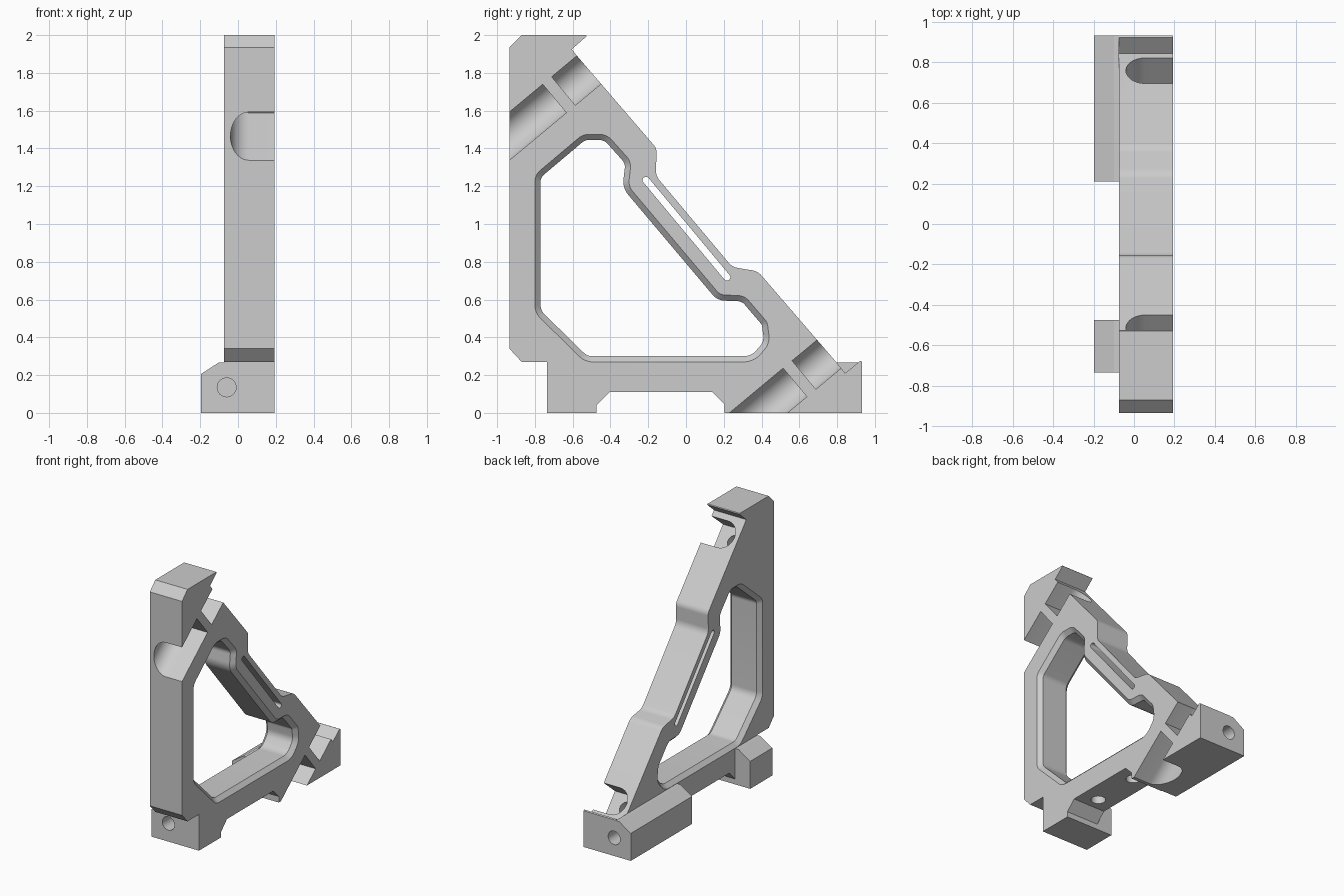
import bpy, bmesh
from math import sin, cos, tan, pi, radians
from mathutils import Vector

if "Cube" in bpy.data.objects:
    bpy.data.objects.remove(bpy.data.objects["Cube"], do_unlink=True)

XMIN, XMAX = -0.073, 0.193      # thickness of the frame plate
X_EXT = -0.197                  # outer face of the side blocks
X_BORE = 0.058                  # centre plane of the screw bores
CHAMFER = 0.03

metal = bpy.data.materials.new("plain_grey")
metal.use_nodes = True
GREY = (0.604, 0.604, 0.604, 1)
metal.diffuse_color = GREY
metal.node_tree.nodes["Principled BSDF"].inputs["Base Color"].default_value = GREY


def rounded(corners, steps=8):
    """Polygon with corners given as (y, z, radius), arcs in place of corners."""
    out = []
    for i, (y, z, r) in enumerate(corners):
        p = Vector((y, z))
        if not r:
            out.append(p)
            continue
        a = (Vector(corners[i - 1][:2]) - p).normalized()
        b = (Vector(corners[(i + 1) % len(corners)][:2]) - p).normalized()
        half = a.angle(b) / 2
        toward = (a + b).normalized()
        side = (b - a).normalized()
        centre = p + toward * (r / sin(half))
        sweep_half = pi / 2 - half
        for k in range(steps + 1):
            t = sweep_half * (2 * k / steps - 1)
            out.append(centre + (side * sin(t) - toward * cos(t)) * r)
    return out


def inset(pts, d):
    """Move an anticlockwise outline inward by d."""
    out = []
    for i, p in enumerate(pts):
        e1 = (p - pts[i - 1]).normalized()
        e2 = (pts[(i + 1) % len(pts)] - p).normalized()
        n1, n2 = Vector((-e1.y, e1.x)), Vector((-e2.y, e2.x))
        out.append(p + (n1 + n2) * (d / (1 + n1.dot(n2))))
    return out


def at_x(x, pts):
    return [Vector((x, p[0], p[1])) for p in pts]


def loft(name, rings):
    """Closed solid through rings of equal point count."""
    bm = bmesh.new()
    loops = [[bm.verts.new(p) for p in ring] for ring in rings]
    n = len(loops[0])
    for lo, hi in zip(loops, loops[1:]):
        for i in range(n):
            j = (i + 1) % n
            bm.faces.new((lo[i], lo[j], hi[j], hi[i]))
    bm.faces.new(loops[0][::-1])
    bm.faces.new(loops[-1])
    if bm.calc_volume(signed=True) < 0:
        bmesh.ops.reverse_faces(bm, faces=bm.faces[:])
    mesh = bpy.data.meshes.new(name)
    bm.to_mesh(mesh)
    bm.free()
    mesh.materials.append(metal)
    obj = bpy.data.objects.new(name, mesh)
    bpy.context.collection.objects.link(obj)
    return obj


def prism(name, pts, x0, x1):
    return loft(name, [at_x(x0, pts), at_x(x1, pts)])


def sweep(name, section, base, along, across, s0, s1):
    """Extrude an (x, v) section along a direction."""
    ex = Vector((1, 0, 0))
    return loft(name, [[base + ex * x + across * v + along * s for x, v in section]
                       for s in (s0, s1)])


def disc(r, n=32):
    return [(r * cos(2 * pi * k / n), r * sin(2 * pi * k / n)) for k in range(n)]


# Frame side profile
frame = prism("bracket_frame", rounded([
    (-0.935, 0.34, 0), (-0.87, 0.27, 0), (-0.735, 0.27, 0), (-0.735, 0, 0),
    (-0.475, 0, 0), (-0.475, 0.04, 0), (-0.405, 0.11, 0), (0.14, 0.11, 0),
    (0.205, 0.045, 0), (0.205, 0, 0), (0.932, 0, 0), (0.932, 0.27, 0),
    (0.922, 0.275, 0), (0.842, 0.21, 0), (0.797, 0.267, 0),
    (0.38, 0.75, 0.08), (0.245, 0.772, 0.08), (-0.16, 1.255, 0.08), (-0.155, 1.4, 0.06),
    (-0.577, 1.89, 0), (-0.605, 1.925, 0), (-0.525, 1.995, 0), (-0.53, 2, 0),
    (-0.87, 2, 0), (-0.935, 1.935, 0)]), XMIN, XMAX)

# Side blocks with a bevelled outer top edge, flush against the frame
block = [(X_EXT, 0), (XMIN, 0), (XMIN, 0.268), (-0.1, 0.268), (X_EXT, 0.205)]
UP, BACK = Vector((0, 0, 1)), Vector((0, 1, 0))
adds = [sweep("side_block", block, Vector(), BACK, UP, y0, y1)
        for y0, y1 in ((-0.735, -0.475), (0.21, 0.932))]

# Central window, bevelled on both faces
window = rounded([
    (-0.8, 0.53, 0.1), (-0.535, 0.27, 0.1), (0.36, 0.27, 0.12), (0.445, 0.37, 0.1),
    (0.43, 0.48, 0.06), (0.31, 0.62, 0.08), (0.18, 0.625, 0.06), (-0.305, 1.2, 0.08),
    (-0.29, 1.33, 0.08), (-0.42, 1.475, 0.09), (-0.545, 1.475, 0.09), (-0.8, 1.26, 0.08)])
throat = inset(window, CHAMFER)
cuts = [loft("window_cutter", [
    at_x(XMIN - 0.1, window), at_x(XMIN, window), at_x(XMIN + CHAMFER, throat),
    at_x(XMAX - CHAMFER, throat), at_x(XMAX, window), at_x(XMAX + 0.1, window)])]

# Narrow slit in the diagonal bar
a, b, r = Vector((-0.212, 1.232)), Vector((0.217, 0.718)), 0.018
d = (b - a).normalized()
n = Vector((-d.y, d.x))
arc = [pi / 2 + pi * k / 8 for k in range(9)]
slit = [a + (d * cos(t) + n * sin(t)) * r for t in arc]
slit += [b - (d * cos(t) + n * sin(t)) * r for t in arc]
cuts.append(prism("slit_cutter", slit, XMIN - 0.1, XMAX + 0.1))

# Screw seats: two round-bottomed pockets either side of a drilled web
tilt = radians(39.8)
along = Vector((0, cos(tilt), sin(tilt)))
across = Vector((0, -sin(tilt), cos(tilt)))
R = 0.098
pocket = [(R * cos(t), R * sin(t)) for t in (pi / 2 + pi * k / 20 for k in range(21))]
pocket += [(0.25, -R), (0.25, R)]
for y, z in ((-0.696, 1.664), (0.577, 0.161)):
    base = Vector((X_BORE, y, z))
    for section, s0, s1 in ((pocket, -0.6, 0), (pocket, 0.062, 0.4), (disc(0.05), -0.05, 0.1)):
        cuts.append(sweep("seat_cutter", section, base, along, across, s0, s1))

# Blind holes: both ends of the feet, and two under the base
for y in (-0.735, 0.932):
    cuts.append(sweep("foot_hole_cutter", disc(0.05), Vector((-0.06, y, 0.135)),
                      BACK, UP, -0.15, 0.15))
for y in (-0.31, 0.06):
    cuts.append(sweep("base_hole_cutter", disc(0.05), Vector((X_BORE, y, 0.11)),
                      UP, BACK, -0.1, 0.1))

# Apply unions and cuts, then discard the helpers
for operation, helpers in (("UNION", adds), ("DIFFERENCE", cuts)):
    for helper in helpers:
        helper.hide_render = True
        mod = frame.modifiers.new(helper.name, "BOOLEAN")
        mod.operation, mod.object, mod.solver = operation, helper, "EXACT"
bpy.context.view_layer.update()
graph = bpy.context.evaluated_depsgraph_get()
result = bpy.data.meshes.new_from_object(frame.evaluated_get(graph))
frame.modifiers.clear()
frame.data = result
for helper in adds + cuts:
    bpy.data.objects.remove(helper, do_unlink=True)

# One material slot, smooth arcs with sharp edges
result.materials.clear()
result.materials.append(metal)
for poly in result.polygons:
    poly.material_index = 0
for obj in bpy.context.selected_objects:
    obj.select_set(False)
frame.select_set(True)
bpy.context.view_layer.objects.active = frame
bpy.ops.object.shade_smooth_by_angle(angle=radians(25))
